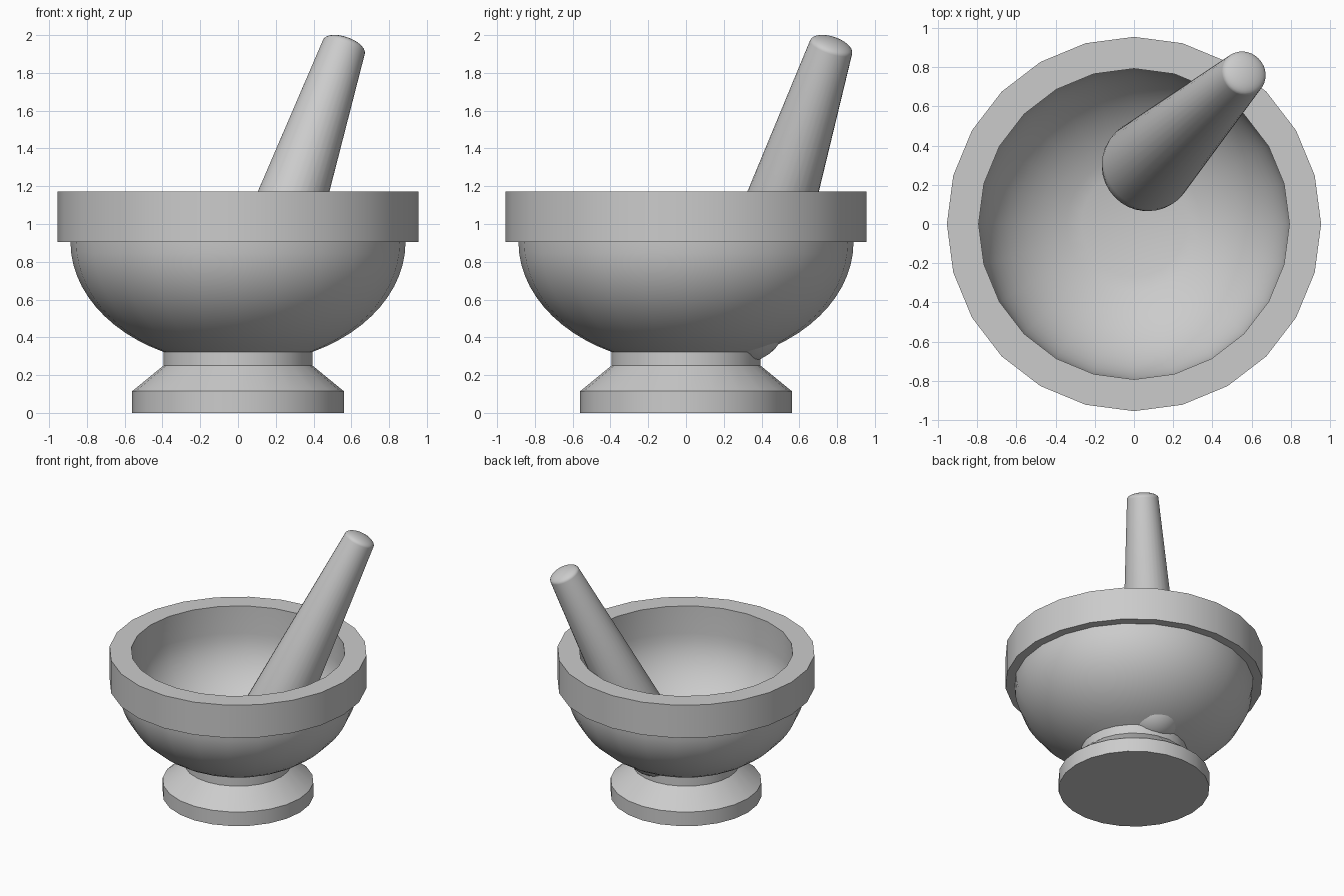
import bpy, bmesh, math
from mathutils import Vector

if "Cube" in bpy.data.objects:
    bpy.data.objects.remove(bpy.data.objects["Cube"])


def lathe(name, profile, sides):
    """Spin an (r, z) profile about z; r = 0 makes a pole."""
    bm = bmesh.new()
    rings = []
    for r, z in profile:
        if r < 1e-5:
            rings.append([bm.verts.new((0, 0, z))] * sides)
        else:
            rings.append([bm.verts.new((r * math.cos(2 * math.pi * i / sides),
                                        r * math.sin(2 * math.pi * i / sides), z))
                          for i in range(sides)])
    for a, b in zip(rings, rings[1:]):
        for i in range(sides):
            j = (i + 1) % sides
            bm.faces.new(list(dict.fromkeys((a[i], a[j], b[j], b[i]))))
    me = bpy.data.meshes.new(name)
    bm.to_mesh(me)
    bm.free()
    ob = bpy.data.objects.new(name, me)
    bpy.context.collection.objects.link(ob)
    bpy.ops.object.select_all(action='DESELECT')
    ob.select_set(True)
    bpy.context.view_layer.objects.active = ob
    bpy.ops.object.shade_smooth_by_angle(angle=math.radians(28))
    return ob


def bowl_arc(radius, depth, centre_z, r_start, steps):
    """Elliptical wall from r_start up to the widest point."""
    t0 = math.acos(r_start / radius)
    return [(radius * math.cos(t0 * (1 - i / steps)),
             centre_z - depth * math.sin(t0 * (1 - i / steps)))
            for i in range(steps + 1)]


# Pedestal foot
lathe("foot", [(0, 0), (0.56, 0), (0.56, 0.115), (0.395, 0.25), (0.395, 0.325)], 24)

# Bowl: outer wall, thick rim band, hollow inside with a flat floor
outer = bowl_arc(0.887, 0.65, 0.905, 0.395, 12)
inner = bowl_arc(0.793, 0.61, 0.95, 0.27, 12)
lathe("bowl", outer + [(0.955, 0.905), (0.955, 1.172), (0.793, 1.172)]
      + inner[::-1] + [(0, inner[0][1])], 24)

# Pestle: round grinding end, tapered shaft, shallow domed top
low, high = Vector((0.07, 0.30, 0.50)), Vector((0.56, 0.768, 1.936))
axis = high - low
length, r_low, r_high, dome = axis.length, 0.235, 0.117, 0.046
quarter = [math.pi / 2 * i / 8 for i in range(9)]
profile = [(r_low * math.sin(t), -r_low * math.cos(t)) for t in quarter]
profile += [(r_high * math.cos(t), length + dome * math.sin(t)) for t in quarter]
pestle = lathe("pestle", profile, 32)
pestle.location = low
pestle.rotation_euler = axis.to_track_quat('Z', 'Y').to_euler()
